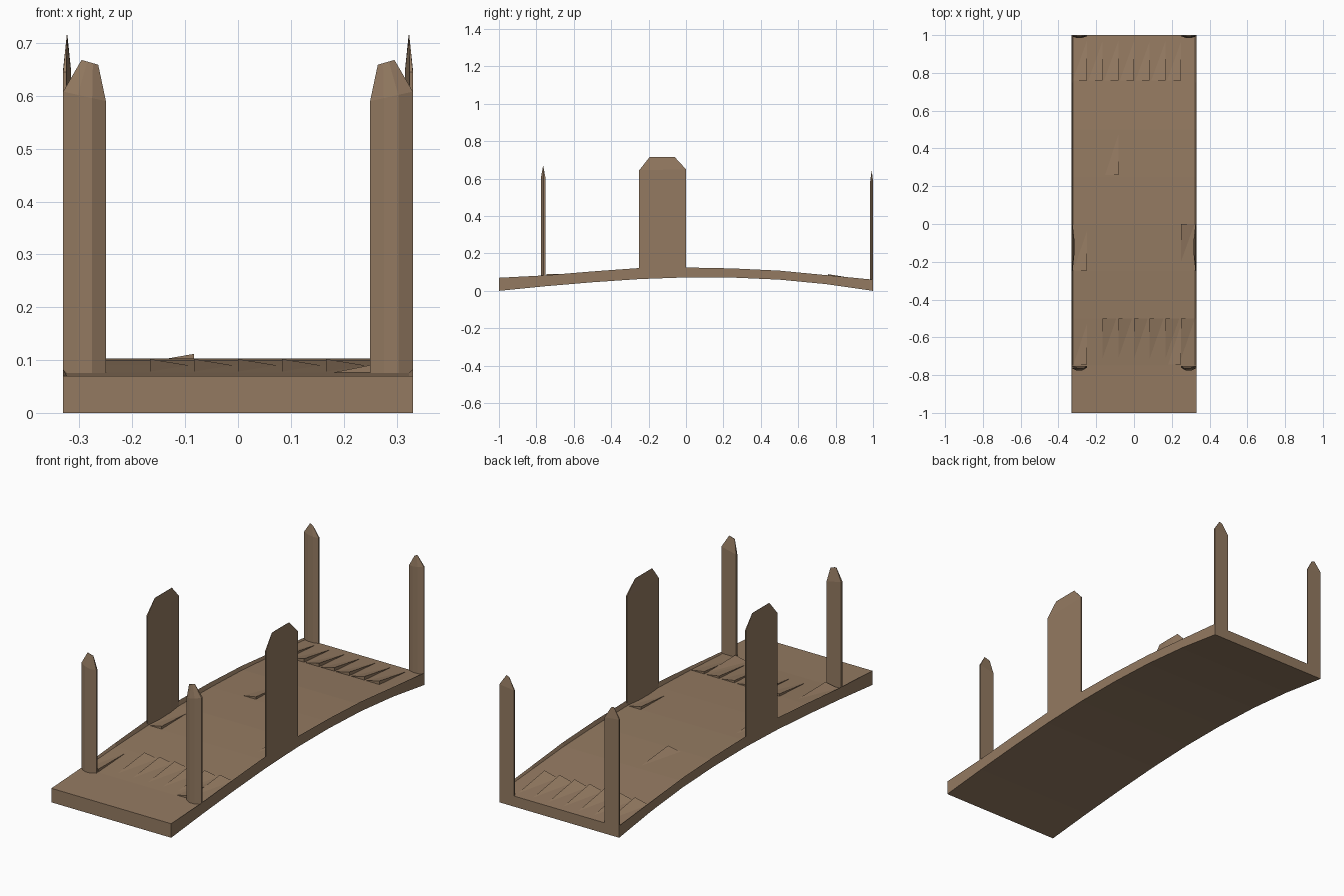
import bpy, bmesh
from mathutils import Vector

if "Cube" in bpy.data.objects:
    bpy.data.objects.remove(bpy.data.objects["Cube"])

wood = bpy.data.materials.new("brown_wood")
wood.diffuse_color = (0.295, 0.195, 0.12, 1)
wood.use_nodes = True
wood.node_tree.nodes["Principled BSDF"].inputs["Base Color"].default_value = wood.diffuse_color

HALF = 0.331
# Deck side profile: y, underside z, walking surface z, rim z
PROFILE = [(-1, 0, .07, .07), (-.75, .025, .076, .083), (-.5, .046, .09, .104),
           (-.25, .063, .099, .122), (0, .072, .103, .125), (.25, .071, .1, .12),
           (.5, .06, .091, .108), (.75, .036, .072, .084), (1, 0, .053, .06)]


def finish(name, bm):
    bmesh.ops.recalc_face_normals(bm, faces=bm.faces)
    mesh = bpy.data.meshes.new(name)
    bm.to_mesh(mesh)
    bm.free()
    mesh.materials.append(wood)
    obj = bpy.data.objects.new(name, mesh)
    bpy.context.collection.objects.link(obj)
    return obj


def loft(name, rings):
    """Skin a list of equal-length closed rings and cap both ends."""
    bm = bmesh.new()
    loops = [[bm.verts.new(p) for p in ring] for ring in rings]
    n = len(loops[0])
    for a, b in zip(loops, loops[1:]):
        for i in range(n):
            j = (i + 1) % n
            bm.faces.new((a[i], a[j], b[j], b[i]))
    bm.faces.new(loops[0])
    bm.faces.new(loops[-1])
    return finish(name, bm)


def deck_z(y):
    for a, b in zip(PROFILE, PROFILE[1:]):
        if y <= b[0]:
            t = (y - a[0]) / (b[0] - a[0])
            return a[2] + t * (b[2] - a[2])
    return PROFILE[-1][2]


# Arched deck with thin raised side rims
loft("arched_deck", [[(-HALF, y, lo), (HALF, y, lo), (HALF, y, rim),
                      (HALF - .007, y, top), (-HALF + .007, y, top), (-HALF, y, rim)]
                     for y, lo, top, rim in PROFILE])


def post(name, origin, along, depth, w, d, base, shoulder, tips):
    """Flat-backed post with chamfered front; tips = two (u, z) ridge ends."""
    o, u, v = Vector(origin), Vector(along), Vector(depth)
    section = [(0, 0), (1, 0), (1, .4), (.68, 1), (.34, 1), (0, .4)]

    def ring(z, u0=0, u1=1, squash=1, z1=None):
        pts = []
        for a, b in section:
            p = o + u * w * (u0 + a * (u1 - u0)) + v * d * (.5 + (b - .5) * squash)
            p.z = z + (0 if z1 is None else a * (z1 - z))
            pts.append(p)
        return pts
    (u0, z0), (u1, z1) = tips
    loft(name, [ring(base), ring(shoulder[0], z1=shoulder[1]), ring(z0, u0, u1, .08, z1)])


for side, s in (("left", -1), ("right", 1)):
    # End posts
    post("front_post_" + side, (s * HALF, -.752, 0), (-s, 0, 0), (0, -1, 0),
         .081, .024, .05, (.608, .59), ((.43, .668), (.82, .659)))
    post("back_post_" + side, (s * HALF, 1, 0), (-s, 0, 0), (0, -1, 0),
         .081, .015, .02, (.59, .58), ((.42, .642), (.62, .635)))
    # Broad middle posts
    post("middle_post_" + side, (s * HALF, -.25, 0), (0, 1, 0), (-s, 0, 0),
         .25, .015, .08, (.645, .65), ((.22, .715), (.76, .715)))


def wedge(bm, x, y, dx, dy, h):
    """Lifted plank corner at (x, y) fading out along dx and dy."""
    def floor(px, py):
        return bm.verts.new((px, py, deck_z(py) - .001))
    a, b, c = floor(x, y), floor(x + dx, y), floor(x, y + dy)
    peak = bm.verts.new((x, y, deck_z(y) + h))
    for f in ((a, b, c), (a, b, peak), (b, c, peak), (c, a, peak)):
        bm.faces.new(f)


# Lifted plank corners on the deck
C = .0833
bm = bmesh.new()
for i in range(-3, 4):
    wedge(bm, i * C, .76, -C * .95, .22, .018)
for i in range(-2, 4):
    wedge(bm, i * C, -.5, C * .95, -.23, .012)
wedge(bm, -C, .26, -C * .9, .23, .012)
for x, y, dx, dy in ((-3, -.745, -1, .23), (3, -.745, -1, .23),
                     (-3, -.245, -1, .22), (3, 0, 1, -.21)):
    wedge(bm, x * C, y, dx * C * .9, dy, .014)
finish("lifted_plank_corners", bm)
